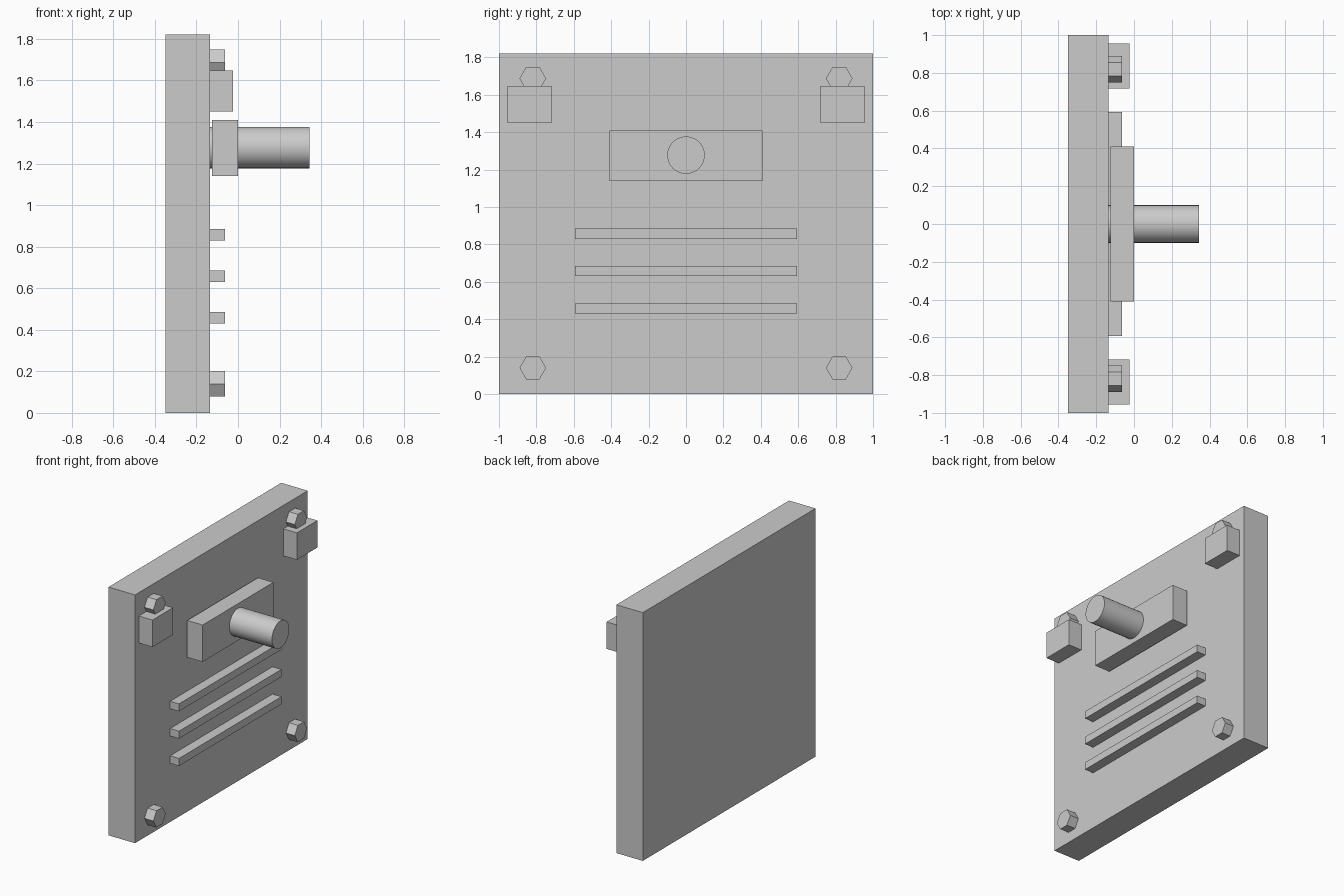
import bpy
import math

if "Cube" in bpy.data.objects:
    bpy.data.objects.remove(bpy.data.objects["Cube"], do_unlink=True)

GREY = (0.6, 0.6, 0.6, 1)
grey = bpy.data.materials.new("plain grey")
grey.use_nodes = True
grey.diffuse_color = GREY
grey.node_tree.nodes["Principled BSDF"].inputs["Base Color"].default_value = GREY

FACE = -0.135   # outer face of the panel
RAISED = -0.063  # outer face of the slats and bolts


def finish(name):
    obj = bpy.context.object
    obj.name = name
    obj.data.materials.append(grey)
    bpy.ops.object.transform_apply(location=False, rotation=True, scale=True)
    return obj


def box(name, x, y, z):
    """Box from (low, high) pairs on each axis."""
    spans = (x, y, z)
    bpy.ops.mesh.primitive_cube_add(size=1, location=[sum(s) / 2 for s in spans])
    bpy.context.object.scale = [s[1] - s[0] for s in spans]
    return finish(name)


def rod(name, sides, radius, x, y, z, turn=0):
    """Prism or cylinder lying along x."""
    bpy.ops.mesh.primitive_cylinder_add(
        vertices=sides, radius=radius, depth=x[1] - x[0],
        location=(sum(x) / 2, y, z), rotation=(turn, math.pi / 2, 0))
    return finish(name)


# Panel
box("panel", (-0.35, FACE), (-1, 1), (0, 1.82))

# Mounting block and peg
box("peg_block", (-0.125, 0), (-0.41, 0.41), (1.14, 1.41))
rod("peg", 32, 0.1, (FACE, 0.345), 0, 1.277)
bpy.ops.object.shade_smooth_by_angle()

# Horizontal slats
for i, z in enumerate((0.43, 0.63, 0.83)):
    box(f"slat_{i + 1}", (FACE, RAISED), (-0.593, 0.593), (z, z + 0.055))

# Corner bolts and upper brackets
for side, s in (("right", -1), ("left", 1)):
    for level, z in (("lower", 0.14), ("upper", 1.687)):
        # hexagon with its points to the sides
        rod(f"{level}_bolt_{side}", 6, 0.071, (FACE, RAISED), s * 0.819, z)
    box(f"bracket_{side}", (FACE, -0.025),
        sorted((s * 0.718, s * 0.955)), (1.45, 1.648))
